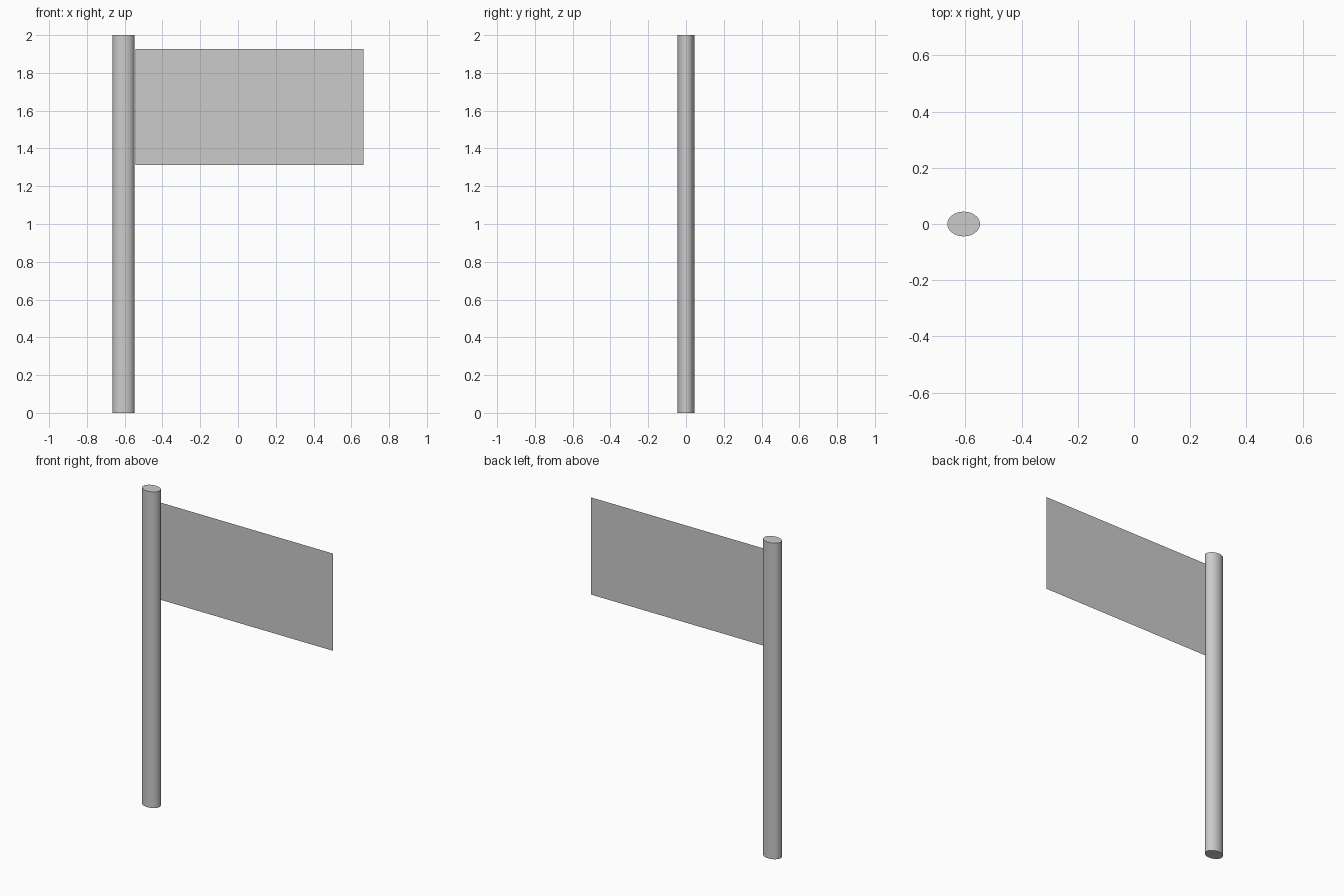
import bpy
import math

if "Cube" in bpy.data.objects:
    bpy.data.objects.remove(bpy.data.objects["Cube"])

# Pole: slightly oval cylinder, smooth sides with sharp cap edges
bpy.ops.mesh.primitive_cylinder_add(vertices=32, radius=1, depth=2, location=(-0.606, 0, 1))
pole = bpy.context.object
pole.name = "pole"
pole.scale = (0.058, 0.044, 1)
bpy.ops.object.transform_apply(location=False, rotation=False, scale=True)
bpy.ops.object.shade_smooth_by_angle(angle=math.radians(40))

# Flag: flat upright sheet beside the top of the pole
left, right, bottom, top = -0.543, 0.664, 1.312, 1.927
bpy.ops.mesh.primitive_plane_add(
    size=1,
    location=((left + right) / 2, 0, (bottom + top) / 2),
    rotation=(math.radians(90), 0, 0),
)
flag = bpy.context.object
flag.name = "flag"
flag.scale = (right - left, top - bottom, 1)
bpy.ops.object.transform_apply(location=False, rotation=True, scale=True)
